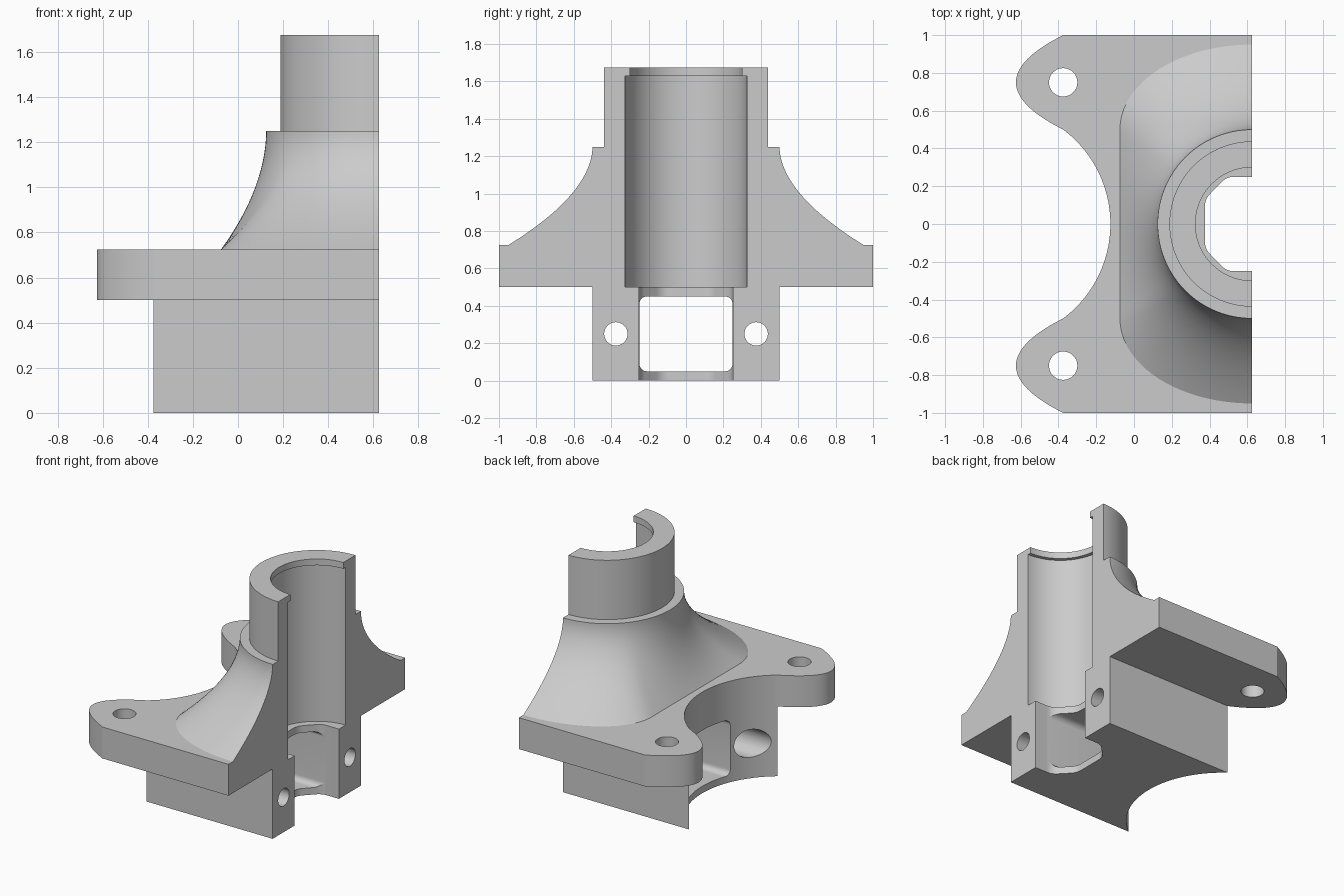
import bpy
import bmesh
from math import sin, cos, tan, pi, radians, sqrt, atan2

cube = bpy.data.objects.get("Cube")
if cube:
    bpy.data.objects.remove(cube, do_unlink=True)

AXIS = 0.625    # x of the split plane, which holds the bore axis
BORE = 0.325
SEG = 64        # segments per half turn

grey = bpy.data.materials.new("cast grey")
grey.use_nodes = True
grey.diffuse_color = (0.6, 0.6, 0.6, 1)
grey.node_tree.nodes["Principled BSDF"].inputs["Base Color"].default_value = (0.6, 0.6, 0.6, 1)


def make_object(name, bm):
    bmesh.ops.recalc_face_normals(bm, faces=bm.faces)
    mesh = bpy.data.meshes.new(name)
    bm.to_mesh(mesh)
    bm.free()
    mesh.materials.append(grey)
    obj = bpy.data.objects.new(name, mesh)
    bpy.context.collection.objects.link(obj)
    return obj


def select_only(obj):
    bpy.ops.object.select_all(action='DESELECT')
    obj.select_set(True)
    bpy.context.view_layer.objects.active = obj


def prism(name, outline, low, high, axis='Z'):
    """Extrude a 2D outline along z, or a (y, z) outline along x."""
    bm = bmesh.new()

    def place(p, h):
        return (p[0], p[1], h) if axis == 'Z' else (h, p[0], p[1])
    a = [bm.verts.new(place(p, low)) for p in outline]
    b = [bm.verts.new(place(p, high)) for p in outline]
    bm.faces.new(a)
    bm.faces.new(b)
    for i in range(len(a)):
        j = (i + 1) % len(a)
        bm.faces.new((a[i], a[j], b[j], b[i]))
    return make_object(name, bm)


def half_shell(name, rings):
    """Skin a closed loop of half rings; each ring is (radius function, z)."""
    bm = bmesh.new()
    rows = []
    for radius, z in rings:
        row = []
        for i in range(SEG + 1):
            t = -pi / 2 + pi * i / SEG
            r = radius(t)
            row.append(bm.verts.new((AXIS - r * cos(t), r * sin(t), z)))
        rows.append(row)
    for k, row in enumerate(rows):
        nxt = rows[(k + 1) % len(rows)]
        for i in range(SEG):
            bm.faces.new((row[i], row[i + 1], nxt[i + 1], nxt[i]))
    for end in (0, -1):
        bm.faces.new([row[end] for row in rows])
    return make_object(name, bm)


def arc(cx, cy, r, start, end, n):
    return [(cx + r * cos(start + (end - start) * i / n),
             cy + r * sin(start + (end - start) * i / n)) for i in range(n + 1)]


def rounded(a, corner, b, size, n=6):
    """Points that round off a corner between neighbours a and b."""
    def toward(p):
        dx, dy = p[0] - corner[0], p[1] - corner[1]
        d = sqrt(dx * dx + dy * dy)
        return corner[0] + dx / d * size, corner[1] + dy / d * size
    p, q = toward(a), toward(b)
    return [tuple((1 - t) ** 2 * p[k] + 2 * t * (1 - t) * corner[k] + t * t * q[k]
                  for k in (0, 1)) for t in (i / n for i in range(n + 1))]


def carve(obj, cutters):
    select_only(obj)
    for cutter in cutters:
        mod = obj.modifiers.new("cut", 'BOOLEAN')
        mod.operation = 'DIFFERENCE'
        mod.solver = 'EXACT'
        mod.object = cutter
        bpy.ops.object.modifier_apply(modifier=mod.name)
    for cutter in cutters:
        bpy.data.objects.remove(cutter, do_unlink=True)


def mirrored(points):
    """Mirror a path in y and reverse it, so an outline can run on."""
    return [(x, -y) for x, y in reversed(points)]


# Concave back edge shared by the flange and the base
sweep = atan2(0.5, 0.375)
back_arc = arc(-0.75, 0, 0.625, sweep, -sweep, 48)

# Flange with two mounting ears and the half bore
ear = [(-0.625 + 0.25 * s * s, 0.75 + 0.25 * s) for s in (1 - i / 14 for i in range(28))]
outline = [(AXIS, 1)] + ear + back_arc + mirrored(ear) + [(AXIS, -1)]
outline += arc(AXIS, 0, BORE, 1.5 * pi, 0.5 * pi, SEG)
flange = prism("flange", outline, 0.5, 0.725)
carve(flange, [prism("ear_hole_cutter", arc(-0.375, y, 0.075, 0, 2 * pi, 48)[:-1], 0.4, 0.8)
               for y in (-0.75, 0.75)])

# Base block with a chamfered vertical channel
a, b, c = (AXIS, 0.25), (0.49, 0.25), (0.375, 0.13)
channel = rounded((0.375, -0.13), c, b, 0.04) + rounded(c, b, a, 0.04) + [a]
outline = [(AXIS, 0.5)] + back_arc + [(AXIS, -0.5)] + mirrored(channel) + channel
base = prism("base_block", outline, 0, 0.5)

# Rounded window, and clamp bolt holes counterbored from the back
w, r = 0.249, 0.04
window = []
for cy, cz, start in ((w - r, 0.45 - r, 0), (r - w, 0.45 - r, 90),
                      (r - w, 0.05 + r, 180), (w - r, 0.05 + r, 270)):
    window += arc(cy, cz, r, radians(start), radians(start + 90), 8)
cutters = [prism("window_cutter", window, -0.8, 0.56, 'X')]
for y in (-0.375, 0.375):
    for radius, depth in ((0.0625, 0.8), (0.1, 0.25)):
        hole = arc(y, 0.25, radius, 0, 2 * pi, 48)[:-1]
        cutters.append(prism("bolt_hole_cutter", hole, -0.8, depth, 'X'))
carve(base, cutters)


# Flared neck: a flat-backed oval foot blending up into a circle
def foot(t):
    t = abs(t)
    if t < pi / 4 and 0.7 * tan(t) <= 0.5:
        return 0.7 / cos(t)
    qa = (cos(t) / 0.7) ** 2 + (sin(t) / 0.45) ** 2
    qb = 0.5 * sin(t) / 0.45 ** 2
    qc = (0.5 / 0.45) ** 2 - 1
    return (qb + sqrt(max(qb * qb - qa * qc, 0))) / qa


def blend(f):
    return lambda t: 0.5 + (foot(t) - 0.5) * f


def circle(radius):
    return lambda t: radius


steps = 28
rings = []
for i in range(steps + 1):
    drop = 1 - i / steps
    rings.append((blend(drop ** 1.9), 1.25 - 0.525 * drop))
neck = half_shell("flared_neck", rings + [(circle(BORE), 1.25), (circle(BORE), 0.725)])

# Collar with a small inner lip at the top
collar = half_shell("collar", [(circle(rad), z) for rad, z in (
    (BORE, 1.25), (0.4375, 1.25), (0.4375, 1.675),
    (0.3, 1.675), (0.3, 1.63), (BORE, 1.63))])

for part in (flange, base, neck, collar):
    select_only(part)
    bpy.ops.object.shade_smooth_by_angle(angle=radians(20))
